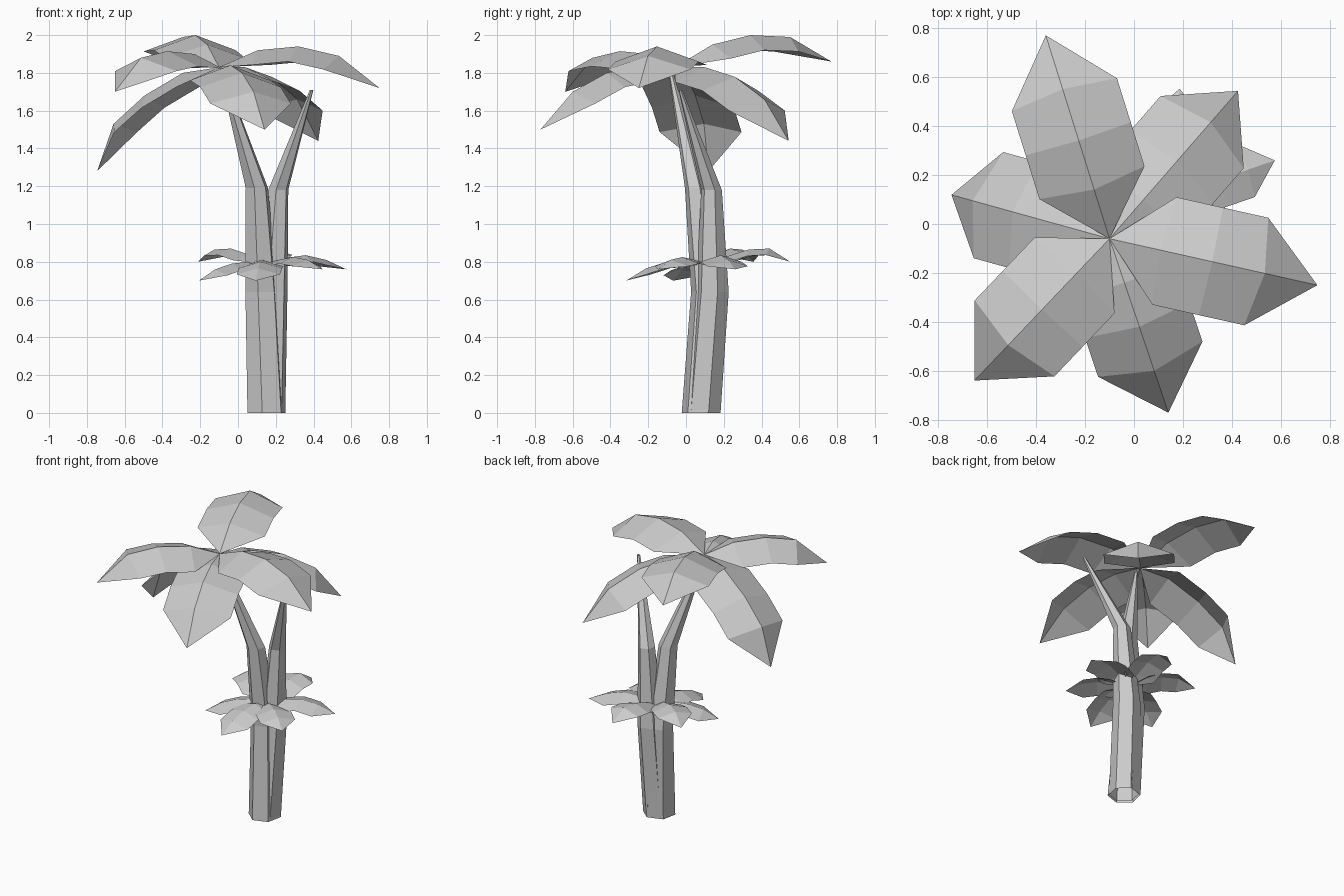
import bpy, math
from mathutils import Vector

if "Cube" in bpy.data.objects:
    bpy.data.objects.remove(bpy.data.objects["Cube"])


def make_object(name, verts, faces):
    mesh = bpy.data.meshes.new(name)
    mesh.from_pydata([tuple(v) for v in verts], [], faces)
    mesh.update()
    obj = bpy.data.objects.new(name, mesh)
    bpy.context.collection.objects.link(obj)
    return obj


def frond(name, base, azimuth, radii, heights, half_width, drop):
    """Folded leaf: a raised midrib with lowered edges, pointed at both ends."""
    a = math.radians(azimuth)
    out = Vector((math.cos(a), math.sin(a), 0))
    side = Vector((-out.y, out.x, 0))
    base = Vector(base)
    rib = [base] + [Vector((base.x, base.y, z)) + out * r
                    for r, z in zip(radii, heights)]
    verts = [rib[0], rib[-1]]
    for i in range(1, 4):
        normal = (rib[i + 1] - rib[i - 1]).normalized().cross(side)
        low = rib[i] - normal * drop
        verts += [low - side * half_width, rib[i], low + side * half_width]
    faces = [(0, 2, 3), (0, 3, 4), (8, 1, 9), (9, 1, 10)]
    for k in (2, 5):
        faces += [(k, k + 3, k + 4, k + 1), (k + 1, k + 4, k + 5, k + 2)]
    make_object(name, verts, faces)


def trunk(name, rings, sides=6):
    """Open six-sided tube through rings of (x, y, z, radius)."""
    verts, faces = [], []
    for x, y, z, r in rings:
        for k in range(sides):
            a = math.tau * (k + 0.3) / sides
            verts.append((x + r * math.cos(a), y + r * math.sin(a), z))
    for j in range(len(rings) - 1):
        for k in range(sides):
            n = (k + 1) % sides
            faces.append((j * sides + k, j * sides + n,
                          (j + 1) * sides + n, (j + 1) * sides + k))
    make_object(name, verts, faces)


# Two trunks sharing a foot and forking upwards
trunk("trunk_left", [(0.15, 0.08, 0, 0.105), (0.125, 0.115, 0.64, 0.09),
                     (0.10, 0.055, 1.19, 0.062), (-0.085, -0.08, 1.80, 0.012)])
trunk("trunk_right", [(0.16, 0.09, 0, 0.095), (0.178, 0.14, 0.64, 0.088),
                      (0.213, 0.135, 1.18, 0.056), (0.39, -0.03, 1.71, 0.01)])

# Large crown on the left trunk: azimuth, midrib radii, midrib heights
crown = [
    (-12.6, (0.21, 0.43, 0.65, 0.87), (1.92, 1.94, 1.89, 1.72)),
    (107.4, (0.21, 0.42, 0.64, 0.87), (1.95, 2.00, 1.99, 1.86)),
    (49, (0.21, 0.42, 0.63, 0.80), (1.83, 1.78, 1.66, 1.44)),
    (-133.6, (0.19, 0.40, 0.60, 0.80), (1.90, 1.915, 1.88, 1.70)),
    (-71.3, (0.19, 0.38, 0.57, 0.75), (1.84, 1.80, 1.70, 1.50)),
    (164.5, (0.20, 0.41, 0.58, 0.67), (1.80, 1.68, 1.53, 1.28)),
]
for i, (az, radii, heights) in enumerate(crown):
    frond(f"crown_frond_{i + 1}", (-0.10, -0.06, 1.83), az, radii, heights, 0.225, 0.08)

# Small ring of fronds around the trunks: azimuth, length, midrib heights
collar = [
    (19, 0.46, (0.82, 0.835, 0.81, 0.76)),
    (84, 0.445, (0.83, 0.865, 0.87, 0.80)),
    (145, 0.43, (0.84, 0.87, 0.865, 0.80)),
    (207, 0.39, (0.80, 0.79, 0.76, 0.70)),
    (264, 0.43, (0.81, 0.80, 0.765, 0.70)),
    (-40, 0.40, (0.81, 0.825, 0.81, 0.76)),
]
for i, (az, length, heights) in enumerate(collar):
    radii = [length * f for f in (0.25, 0.5, 0.75, 1)]
    frond(f"collar_frond_{i + 1}", (0.14, 0.11, 0.79), az, radii, heights, 0.115, 0.035)
